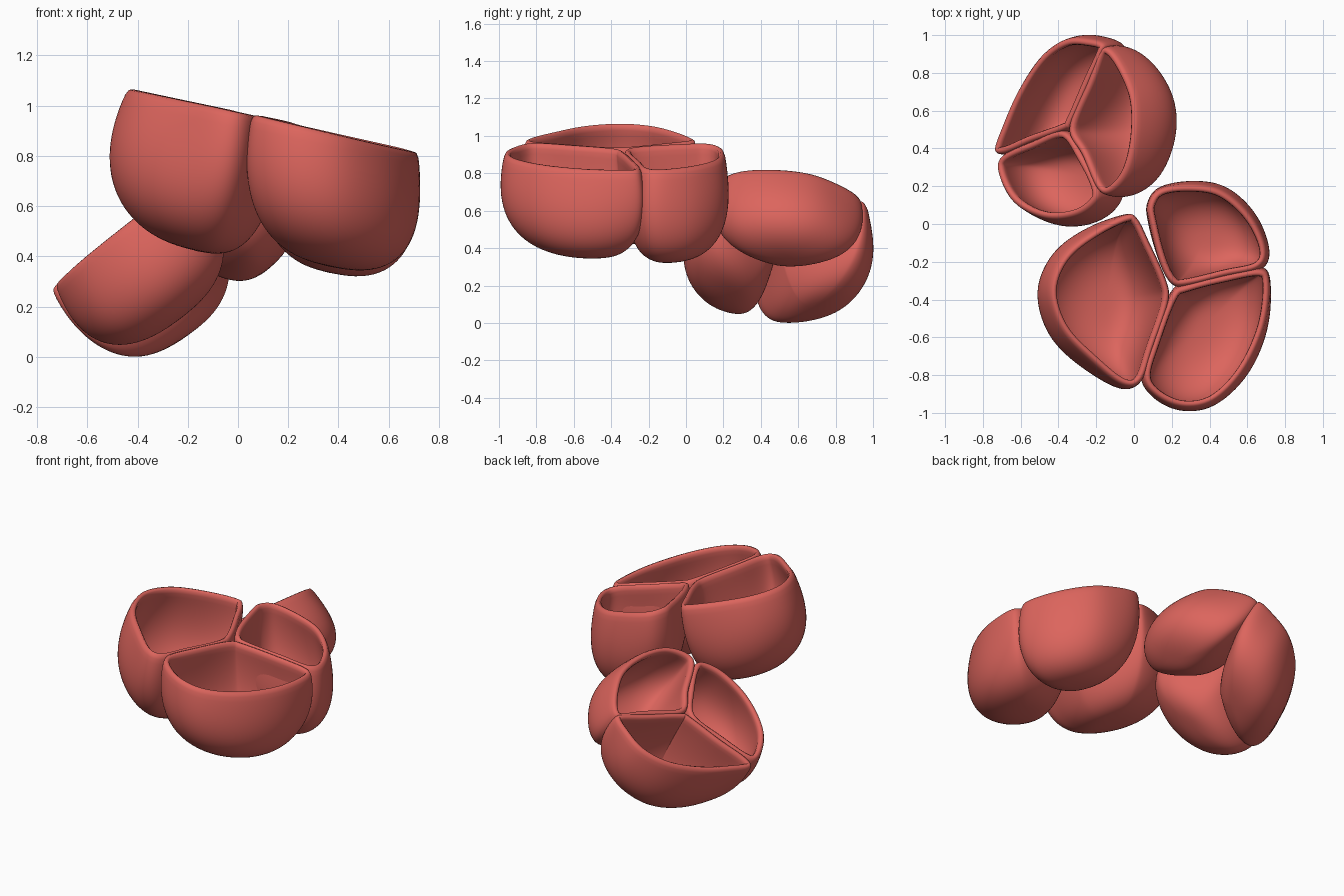
import bpy, bmesh, math
from mathutils import Vector

if "Cube" in bpy.data.objects:
    bpy.data.objects.remove(bpy.data.objects["Cube"])

mat = bpy.data.materials.new("tissue_red")
mat.diffuse_color = (0.72, 0.13, 0.11, 1)
mat.use_nodes = True
mat.node_tree.nodes["Principled BSDF"].inputs["Base Color"].default_value = mat.diffuse_color


def smooth_loop(pts, sub=4):
    """Closed Catmull-Rom curve through the points, ordered counter-clockwise."""
    c = sum(pts, Vector()) / len(pts)
    pts = sorted(pts, key=lambda p: math.atan2(p.y - c.y, p.x - c.x))
    n, out = len(pts), []
    for i in range(n):
        a, b, d, e = (pts[(i + k) % n] for k in (-1, 0, 1, 2))
        for s in range(sub):
            t = s / sub
            out.append(0.5 * (2*b + (d - a)*t + (2*a - 5*b + 4*d - e)*t*t
                              + (3*b - a - 3*d + e)*t**3))
    return out


def cusp(name, rim, plane, hub, tip, bulge, layers=14):
    """Cup-shaped pocket from a rim on a tilted plane down to a rounded tip."""
    k, sx, sy = plane
    lift = lambda x, y: Vector((x, y, k + sx*x + sy*y))
    loop = smooth_loop([lift(*p) for p in rim])
    n = len(loop)
    cen = sum(loop, Vector()) / n
    arms = [(p - cen)*1.02 for p in loop]
    drop = Vector(tip) - cen
    hub = lift(*hub)
    out = (cen - hub).normalized()
    reach = max((p - hub).dot(out) for p in loop)
    # best-fit ellipse the section rounds towards with depth
    mxx = sum(r.x*r.x for r in arms)/n
    myy = sum(r.y*r.y for r in arms)/n
    mxy = sum(r.x*r.y for r in arms)/n
    det = mxx*myy - mxy*mxy
    bm = bmesh.new()
    rings = []
    for j in range(layers):
        a = math.pi/2 * j/layers
        scale = math.cos(a)**0.72
        swell = bulge * math.sin(2*a)
        mix = 0.75 * math.sin(a)**2
        ring = []
        for p, r in zip(loop, arms):
            w = max(0, min(1, (p - hub).dot(out)/reach))
            ell = math.sqrt(2*det/(myy*r.x*r.x - 2*mxy*r.x*r.y + mxx*r.y*r.y))
            r2 = r*(1 - mix + mix*ell)
            q = cen + r2*scale + r.normalized()*swell*(0.1 + 0.9*w)
            ring.append(bm.verts.new(q + drop*math.sin(a)))
        rings.append(ring)
    end = bm.verts.new(cen + drop)
    for up, low in zip(rings, rings[1:]):
        for i in range(n):
            bm.faces.new((up[i], low[i], low[(i+1) % n], up[(i+1) % n]))
    for i in range(n):
        bm.faces.new((rings[-1][i], end, rings[-1][(i+1) % n]))
    me = bpy.data.meshes.new(name)
    bm.to_mesh(me)
    bm.free()
    me.materials.append(mat)
    me.shade_smooth()
    ob = bpy.data.objects.new(name, me)
    bpy.context.collection.objects.link(ob)
    wall = ob.modifiers.new("wall", 'SOLIDIFY')
    wall.thickness, wall.offset = 0.04, -1
    sub = ob.modifiers.new("round_rim", 'SUBSURF')
    sub.levels = sub.render_levels = 1


# Front valve: three cups sharing a gently tilted rim plane
front = ((0.98, -0.22, 0.0), (0.2, -0.33))
cusp("front_valve_left_cusp", [
    (-.04, .04), (-.2, -.04), (-.36, -.17), (-.43, -.35), (-.37, -.55), (-.22, -.71), (-.06, -.84),
    (.04, -.82), (.1, -.65), (.18, -.42), (.17, -.3), (.08, -.1), (.02, .02)],
    *front, (-.16, -.4, .42), 0.1)
cusp("front_valve_front_cusp", [
    (.06, -.8), (.11, -.62), (.2, -.38), (.28, -.33), (.48, -.28), (.66, -.25), (.71, -.32),
    (.68, -.55), (.57, -.78), (.42, -.93), (.26, -.96), (.12, -.9)],
    *front, (.36, -.54, .36), 0.1)
cusp("front_valve_back_cusp", [
    (.08, .1), (.09, 0), (.14, -.2), (.2, -.31), (.28, -.32), (.48, -.27), (.65, -.23),
    (.69, -.13), (.61, .04), (.46, .17), (.29, .2), (.14, .18)],
    *front, (.36, -.09, .335), 0.075)

# Back valve: smaller and steeply tilted
back = ((0.88, 0.76, -0.1), (-0.36, 0.5))
cusp("back_valve_right_cusp", [
    (-.19, .91), (-.25, .75), (-.35, .51), (-.28, .37), (-.2, .19), (-.13, .18), (-.05, .28),
    (-.01, .45), (-.01, .65), (-.06, .8), (-.13, .91)],
    *back, (.11, .52, .345), 0.085)
cusp("back_valve_front_cusp", [
    (-.38, .49), (-.55, .43), (-.7, .36), (-.72, .27), (-.64, .12), (-.48, .04), (-.32, .05),
    (-.22, .12), (-.21, .2), (-.28, .35)],
    *back, (-.22, .24, .16), 0.08)
cusp("back_valve_back_cusp", [
    (-.18, .95), (-.25, .97), (-.37, .97), (-.5, .88), (-.62, .7), (-.7, .52), (-.74, .4),
    (-.69, .38), (-.55, .44), (-.38, .5), (-.34, .54), (-.25, .75), (-.18, .9)],
    *back, (-.21, .67, .08), 0.07)
